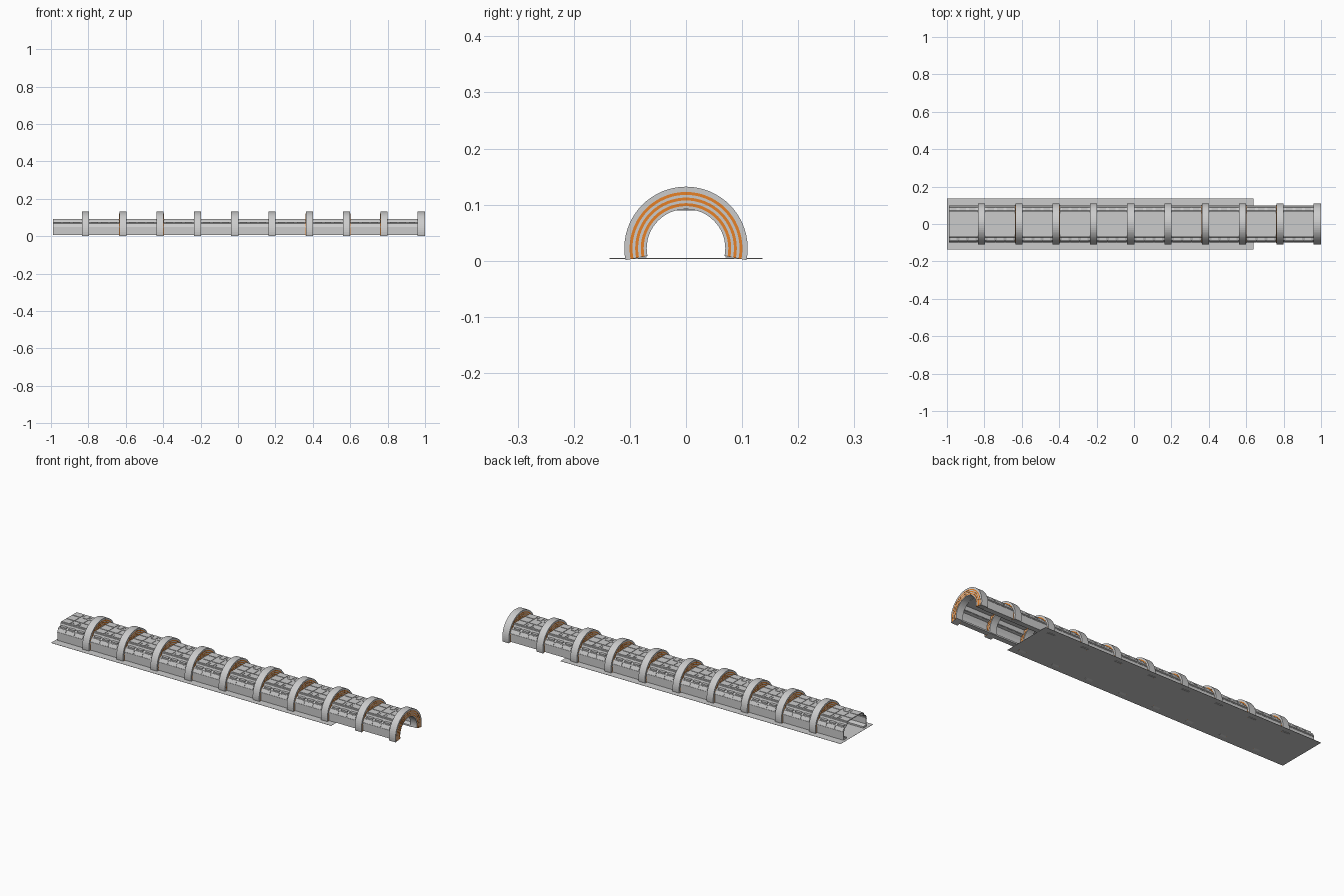
import bpy, bmesh
from math import sin, cos, radians

if "Cube" in bpy.data.objects:
    bpy.data.objects.remove(bpy.data.objects["Cube"])

CZ = 0.022                                   # height of the arch centre
PITCH = 0.1994
RINGS = [-0.815 + PITCH * i for i in range(10)]

orange = bpy.data.materials.new("orange")
orange.diffuse_color = (0.8, 0.22, 0.02, 1)
orange.use_nodes = True
orange.node_tree.nodes["Principled BSDF"].inputs["Base Color"].default_value = orange.diffuse_color


def finish(name, bm, mat=None):
    bmesh.ops.recalc_face_normals(bm, faces=bm.faces)
    me = bpy.data.meshes.new(name)
    bm.to_mesh(me)
    bm.free()
    ob = bpy.data.objects.new(name, me)
    bpy.context.collection.objects.link(ob)
    if mat:
        me.materials.append(mat)
    return ob


def extrude(bm, loop, x0, x1):
    """Prism along x from a closed (y, z) loop."""
    a = [bm.verts.new((x0, y, z)) for y, z in loop]
    b = [bm.verts.new((x1, y, z)) for y, z in loop]
    n = len(loop)
    for i in range(n):
        j = (i + 1) % n
        bm.faces.new((a[i], a[j], b[j], b[i]))
    bm.faces.new(a)
    bm.faces.new(b[::-1])


def arch(bm, r0, r1, x0, x1, seg=36):
    """Arch with quad-strip ends between two radii."""
    rows = []
    for i in range(seg + 1):
        t = radians(-11 + 202 * i / seg)
        rows.append([bm.verts.new((x, r * cos(t), CZ + r * sin(t)))
                     for x, r in ((x0, r0), (x1, r0), (x1, r1), (x0, r1))])
    for p, q in zip(rows, rows[1:]):
        for k in range(4):
            m = (k + 1) % 4
            bm.faces.new((p[k], p[m], q[m], q[k]))
    bm.faces.new(rows[0])
    bm.faces.new(rows[-1][::-1])


def box(bm, x0, x1, y0, y1, z0, z1):
    extrude(bm, [(y0, z0), (y1, z0), (y1, z1), (y0, z1)], x0, x1)


# Support arches and their orange stripes on both faces
bm = bmesh.new()
for x in RINGS:
    arch(bm, 0.070, 0.110, x - 0.019, x + 0.019)
finish("support_arches", bm)
bm = bmesh.new()
for x in RINGS:
    for r in (0.078, 0.088, 0.098):
        for s in (-1, 1):
            xa, xb = sorted((x + s * 0.0185, x + s * 0.0197))
            arch(bm, r - 0.0026, r + 0.0026, xa, xb)
finish("arch_stripes", bm, orange)

# Tunnel shell: stepped roof and walls, open underneath
outer = [(0.097, 0.006), (0.097, 0.050), (0.088, 0.069), (0.072, 0.074), (0.066, 0.0915)]
inner = [(0.062, 0.0900), (0.068, 0.071), (0.085, 0.066), (0.092, 0.049),
         (0.092, 0.020), (0.070, 0.014), (0.070, 0.006)]
flip = lambda pts: [(-y, z) for y, z in reversed(pts)]
bm = bmesh.new()
extrude(bm, outer + flip(outer) + flip(inner) + inner, -0.99, 0.965)
finish("tunnel_shell", bm)

# Roof tiles, wall panels and ledge blocks for each bay
roof, ledge, wall = bmesh.new(), bmesh.new(), bmesh.new()
for x in RINGS:
    a, b = x - PITCH + 0.024, x - 0.024
    w = (b - a) / 3
    for i in range(3):
        p, q = a + i * w + 0.002, a + (i + 1) * w - 0.002
        cut = 0.012 if i == 1 else 0.0
        box(roof, p, q, -0.022, 0.022, 0.091, 0.0935)
        for s in (-1, 1):
            y0, y1 = sorted((s * 0.026, s * 0.063))
            box(roof, p + cut, q - cut, y0, y1, 0.091, 0.0935)
            if cut:
                y0, y1 = sorted((s * 0.040, s * 0.056))
                box(roof, p, p + cut - 0.003, y0, y1, 0.091, 0.093)
                box(roof, q - cut + 0.003, q, y0, y1, 0.091, 0.093)
            # blocks standing on the side ledge
            y0, y1 = sorted((s * 0.070, s * 0.086))
            box(ledge, p + 0.006, q - 0.006, y0, y1, 0.069, 0.077)
            # tilted panel above the plain lower wall
            extrude(wall, [(s * 0.0965, 0.052), (s * 0.0985, 0.053),
                           (s * 0.091, 0.068), (s * 0.089, 0.067)], p, q)
finish("roof_tiles", roof)
finish("ledge_blocks", ledge)
finish("wall_panels", wall)

# Long rails along the roof edge and the wall shoulder
bm = bmesh.new()
for s in (-1, 1):
    for y, z, h in ((0.0675, 0.0865, 0.0022), (0.0972, 0.0485, 0.0015)):
        box(bm, -0.99, 0.965, s * y - h, s * y + h, z - h, z + h)
finish("side_rails", bm)

# Thin floor plate under the longer part of the tunnel
bm = bmesh.new()
box(bm, -1.0, 0.64, -0.136, 0.136, 0.0035, 0.0045)
finish("floor_plate", bm)
